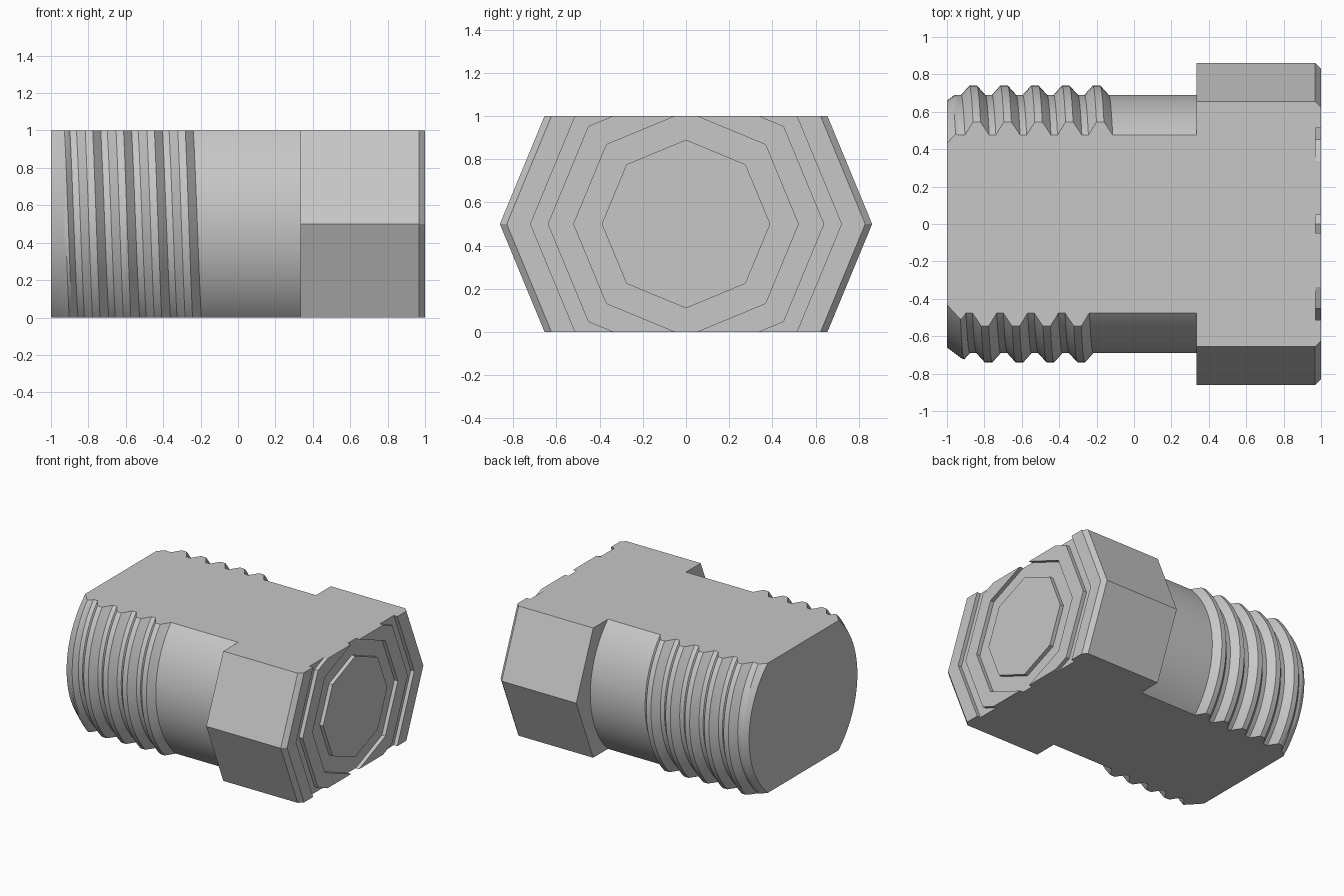
import bpy, bmesh, math

cube = bpy.data.objects.get("Cube")
if cube:
    bpy.data.objects.remove(cube)

steel = bpy.data.materials.new("grey_steel")
steel.use_nodes = True
GREY = (0.57, 0.57, 0.57, 1)
steel.diffuse_color = GREY
steel.node_tree.nodes["Principled BSDF"].inputs["Base Color"].default_value = GREY

PITCH, ROOT, CREST = 0.165, 0.69, 0.74
FIRST_CREST = -0.86
TIP, THREAD_END, HEAD_START = -1.0, -0.1, 0.333


def lathe(name, segments, profile, smooth):
    """Turn profile(angle) -> [(x, radius)] about the x axis, then mill two flats."""
    bm = bmesh.new()
    columns = []
    for i in range(segments + 1):
        a = 2 * math.pi * i / segments
        columns.append([bm.verts.new((x, r * math.cos(a), 0.5 + r * math.sin(a)))
                        for x, r in profile(a)])
    for c, d in zip(columns, columns[1:]):
        for j in range(len(c) - 1):
            bm.faces.new((c[j], c[j + 1], d[j + 1], d[j]))
    bmesh.ops.remove_doubles(bm, verts=bm.verts, dist=0.0002)
    # Flats at the bottom and top
    for z, up in ((0, -1), (1, 1)):
        cut = bmesh.ops.bisect_plane(bm, geom=bm.verts[:] + bm.edges[:] + bm.faces[:],
                                     plane_co=(0, 0, z), plane_no=(0, 0, up),
                                     clear_outer=True)
        rim = [e for e in cut["geom_cut"] if isinstance(e, bmesh.types.BMEdge)]
        bmesh.ops.edgeloop_fill(bm, edges=rim)
    bmesh.ops.recalc_face_normals(bm, faces=bm.faces)
    if not smooth:
        bmesh.ops.dissolve_limit(bm, angle_limit=0.01, verts=bm.verts, edges=bm.edges)
    mesh = bpy.data.meshes.new(name)
    bm.to_mesh(mesh)
    bm.free()
    mesh.materials.append(steel)
    obj = bpy.data.objects.new(name, mesh)
    bpy.context.collection.objects.link(obj)
    if smooth:
        bpy.ops.object.select_all(action="DESELECT")
        obj.select_set(True)
        bpy.context.view_layer.objects.active = obj
        bpy.ops.object.shade_smooth_by_angle(angle=math.radians(25))
    return obj


def thread_profile(a):
    """Helical ridge with flat crests, a tapered tip and a run-out near the shank."""
    points = [(TIP, 0), (TIP, 0.66)]
    for k in range(-2, 5):
        centre = FIRST_CREST + PITCH * (k + a / (2 * math.pi))
        fade = 1
        if k == 4:
            fade = min(1, max(0, (math.radians(130) - a) / math.radians(70)))
        high = ROOT + (CREST - ROOT) * fade
        tooth = [(-0.065, ROOT), (-0.02, high), (0.02, high), (0.065, ROOT), (0.1, ROOT)]
        for (x0, r0), (x1, r1) in zip(tooth, tooth[1:]):
            for t in (0, 1 / 3, 2 / 3):
                x = centre + x0 + (x1 - x0) * t
                r = r0 + (r1 - r0) * t
                x = min(max(x, TIP), THREAD_END)
                if x == THREAD_END:
                    r = ROOT
                points.append((x, min(r, 0.66 + 0.75 * (x - TIP))))
    return points + [(THREAD_END, ROOT), (HEAD_START, ROOT), (HEAD_START, 0)]


def head_profile(a):
    """Chamfered block whose end face has two shallow grooves."""
    points = [(HEAD_START, 0), (HEAD_START, 0.862), (0.968, 0.862), (1, 0.83)]
    for outer, inner in ((0.72, 0.64), (0.52, 0.39)):
        points += [(1, outer), (0.97, outer), (0.97, inner), (1, inner)]
    return points + [(1, 0)]


lathe("threaded_shank", 96, thread_profile, True)
lathe("octagonal_head", 8, head_profile, False)
